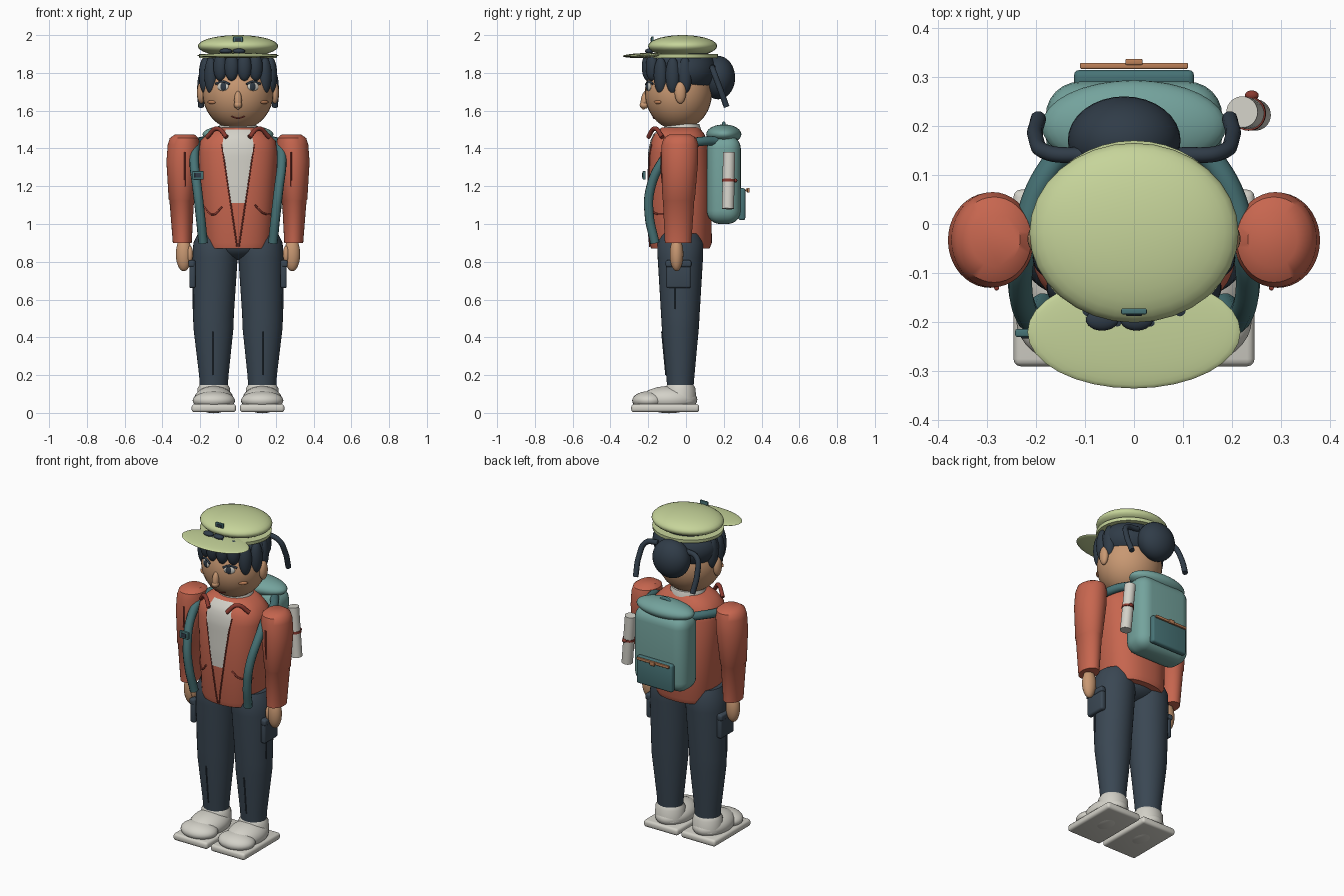
import bpy, bmesh
from math import sin, cos, pi, sqrt, radians, copysign
from mathutils import Vector

if "Cube" in bpy.data.objects:
    bpy.data.objects.remove(bpy.data.objects["Cube"])


def material(name, code):
    def lin(c):
        return c / 12.92 if c < 0.04045 else ((c + 0.055) / 1.055) ** 2.4
    rgb = [lin(int(code[i:i + 2], 16) / 255) for i in (0, 2, 4)] + [1]
    m = bpy.data.materials.new(name)
    m.use_nodes = True
    m.diffuse_color = rgb
    m.node_tree.nodes["Principled BSDF"].inputs["Base Color"].default_value = rgb
    return m


GREEN = material("cap green", "C6D49A")
HAIR = material("hair navy", "303C48")
PANTS = material("trouser navy", "3A4753")
SKIN = material("skin", "C89872")
BLUSH = material("warm tan", "BC8058")
RED = material("jacket red", "C7664F")
DARKRED = material("seam red", "8A3A30")
TEAL = material("pack teal", "74A39D")
DEEPTEAL = material("strap teal", "477376")
WHITE = material("off white", "D3D1C8")


def finish(ob, mat, angle=40):
    ob.data.materials.append(mat)
    bpy.ops.object.select_all(action="DESELECT")
    ob.select_set(True)
    bpy.context.view_layer.objects.active = ob
    if ob.type == "CURVE":
        bpy.ops.object.convert(target="MESH")
    bpy.ops.object.shade_smooth_by_angle(angle=radians(angle))
    return ob


def from_bmesh(name, bm, mat, angle=40):
    bmesh.ops.recalc_face_normals(bm, faces=bm.faces)
    me = bpy.data.meshes.new(name)
    bm.to_mesh(me)
    bm.free()
    ob = bpy.data.objects.new(name, me)
    bpy.context.collection.objects.link(ob)
    return finish(ob, mat, angle)


def ball(name, loc, size, mat, rot=(0, 0, 0)):
    bm = bmesh.new()
    bmesh.ops.create_uvsphere(bm, u_segments=32, v_segments=18, radius=1)
    bmesh.ops.scale(bm, vec=size, verts=bm.verts)
    ob = from_bmesh(name, bm, mat)
    ob.location, ob.rotation_euler = loc, rot
    return ob


def box(name, loc, size, mat, bevel=0.005, segments=3, rot=(0, 0, 0)):
    bm = bmesh.new()
    bmesh.ops.create_cube(bm, size=1)
    bmesh.ops.scale(bm, vec=size, verts=bm.verts)
    bmesh.ops.bevel(bm, geom=bm.edges[:], offset=bevel, segments=segments,
                    profile=0.5, affect="EDGES")
    ob = from_bmesh(name, bm, mat)
    ob.location, ob.rotation_euler = loc, rot
    return ob


def loft(name, sections, mat, n=2.0, side=1, count=40):
    """Skin rings given as (z, centre x, centre y, radius x, radius y)."""
    bm = bmesh.new()
    rings = []
    for z, cx, cy, rx, ry in sections:
        ring = []
        for i in range(count):
            c, s = cos(2 * pi * i / count), sin(2 * pi * i / count)
            ring.append(bm.verts.new((side * cx + rx * copysign(abs(c) ** (2 / n), c),
                                      cy + ry * copysign(abs(s) ** (2 / n), s), z)))
        rings.append(ring)
    for a, b in zip(rings, rings[1:]):
        for i in range(count):
            j = (i + 1) % count
            bm.faces.new((a[i], a[j], b[j], b[i]))
    bm.faces.new(rings[0])
    bm.faces.new(rings[-1])
    return from_bmesh(name, bm, mat)


def tube(name, points, radius, mat):
    cu = bpy.data.curves.new(name, "CURVE")
    cu.dimensions = "3D"
    cu.bevel_depth, cu.bevel_resolution = radius, 3
    cu.use_fill_caps = True
    sp = cu.splines.new("BEZIER")
    sp.bezier_points.add(len(points) - 1)
    for bp, p in zip(sp.bezier_points, points):
        bp.co = p
        bp.handle_left_type = bp.handle_right_type = "AUTO"
    ob = bpy.data.objects.new(name, cu)
    bpy.context.collection.objects.link(ob)
    return finish(ob, mat)


# Jacket body
TORSO = [(0.87, 0, -0.03, 0.175, 0.155), (0.9, 0, -0.028, 0.185, 0.165),
         (1.2, 0, -0.033, 0.2, 0.166), (1.38, 0, -0.036, 0.21, 0.16),
         (1.44, 0, -0.036, 0.2, 0.148), (1.48, 0, -0.035, 0.16, 0.13),
         (1.51, 0, -0.03, 0.11, 0.1)]
loft("jacket_body", TORSO, RED, n=2.4)


def chest(x, z, lift=0.003):
    """Point on the jacket front."""
    for a, b in zip(TORSO, TORSO[1:]):
        if z <= b[0]:
            t = (z - a[0]) / (b[0] - a[0])
            cy, rx, ry = (a[k] + t * (b[k] - a[k]) for k in (2, 3, 4))
            return Vector((x, cy - ry * max(0, 1 - abs(x / rx) ** 2.4) ** (1 / 2.4) - lift, z))


# Shirt front, shaped to the chest
bm = bmesh.new()
rows = []
for i in range(15):
    z = 1.11 + 0.39 * i / 14
    w = 0.04 + 0.045 * (z - 1.11) / 0.31 if z < 1.42 else 0.085 - 0.25 * (z - 1.42)
    rows.append([bm.verts.new(chest(w * (k / 4 - 1), z, 0.005)) for k in range(9)])
for a, b in zip(rows, rows[1:]):
    for k in range(8):
        bm.faces.new((a[k], a[k + 1], b[k + 1], b[k]))
from_bmesh("shirt_front", bm, WHITE)
loft("shirt_collar", [(1.45, 0, -0.02, 0.105, 0.1), (1.5, 0, -0.02, 0.105, 0.1),
                      (1.53, 0, -0.02, 0.095, 0.09)], WHITE)
tube("pocket_seam_right", [chest(x, z) for x, z in ((-0.18, 1.09), (-0.13, 1.05), (-0.085, 1.09))],
     0.005, DARKRED)
tube("pocket_seam_left", [chest(x, z) for x, z in ((0.09, 1.1), (0.13, 1.06), (0.18, 1.05))],
     0.005, DARKRED)

# Head and face
HEAD, HR = Vector((0, -0.04, 1.695)), Vector((0.188, 0.178, 0.198))
ball("head", HEAD, HR, SKIN)


def face(x, z, lift=0.0):
    return Vector((x, HEAD.y - lift - HR.y * sqrt(1 - (x / HR.x) ** 2 - ((z - HEAD.z) / HR.z) ** 2), z))


ball("nose", face(0, 1.655, 0.005), (0.02, 0.02, 0.05), SKIN, (-0.15, 0, 0))
ball("nose_tip", face(0, 1.63, 0.012), (0.022, 0.025, 0.02), SKIN)
tube("mouth", [face(x, z) for x, z in ((-0.035, 1.57), (0, 1.56), (0.035, 1.57))], 0.004, DARKRED)

# Hair mass, bun and fringe
ball("hair_mass", (0, -0.005, 1.81), (0.202, 0.168, 0.135), HAIR)
ball("hair_bun", (-0.02, 0.17, 1.775), (0.115, 0.09, 0.115), HAIR)
for a in (-100, -78, -54, -32, -11, 11, 32, 54, 78, 100):
    t = radians(a)
    low = 0.045 if abs(a) > 50 else 0
    ball("hair_lock", (0.178 * sin(t), -0.035 - 0.17 * cos(t), 1.832 - low),
         (0.038, 0.032, 0.075 + low / 2), HAIR, (0, 0, t))
for x in (-0.065, 0.005):
    ball("hair_tuft", (x, -0.195, 1.915), (0.033, 0.022, 0.014), HAIR)

# Cap
ball("cap_crown", (0, -0.018, 1.942), (0.213, 0.183, 0.058), GREEN)
loft("cap_band", [(1.88, 0, -0.02, 0.205, 0.188), (1.9, 0, -0.02, 0.207, 0.19)], GREEN)
ball("cap_brim", (0, -0.22, 1.892), (0.217, 0.115, 0.013), GREEN, (0.03, 0, 0))
box("cap_badge", (0, -0.178, 1.975), (0.052, 0.012, 0.034), DEEPTEAL, 0.003)
box("cap_badge_inset", (0, -0.185, 1.975), (0.032, 0.004, 0.018), HAIR, 0.001)

# Paired parts
for s, tag in ((1, "left"), (-1, "right")):
    ball("ear_" + tag, (s * 0.195, -0.03, 1.695), (0.022, 0.03, 0.058), SKIN)
    ball("cheek_" + tag, face(s * 0.14, 1.645), (0.027, 0.009, 0.01), BLUSH, (0, 0, s * 0.7))
    ball("eye_" + tag, face(s * 0.08, 1.728), (0.032, 0.008, 0.023), WHITE, (0, 0, s * 0.4))
    ball("iris_" + tag, face(s * 0.078, 1.728, 0.006), (0.017, 0.006, 0.021), HAIR, (0, 0, s * 0.4))
    tube("eyelid_" + tag, [face(s * x, z, 0.004) for x, z in
                           ((0.045, 1.74), (0.08, 1.754), (0.118, 1.742))], 0.006, HAIR)
    tube("hair_tail_" + tag, [(s * 0.09, 0.14, 1.83), (s * 0.175, 0.145, 1.81),
                              (s * 0.2, 0.175, 1.73), (s * 0.195, 0.215, 1.62)], 0.016, HAIR)

    # Jacket collar and opening edge
    tube("collar_" + tag, [(s * 0.06, -0.2, 1.46), (s * 0.11, -0.165, 1.505),
                           (s * 0.165, -0.125, 1.46)], 0.012, DARKRED)
    tube("opening_edge_" + tag, [chest(s * (0.085 - 0.08 * i / 8), 1.42 - 0.54 * i / 8)
                                 for i in range(9)], 0.004, DARKRED)

    # Sleeve and hand
    loft("sleeve_" + tag, [(0.9, 0.295, -0.042, 0.05, 0.07), (1.125, 0.298, -0.039, 0.065, 0.083),
                           (1.13, 0.298, -0.039, 0.069, 0.086), (1.33, 0.293, -0.033, 0.086, 0.097),
                           (1.42, 0.288, -0.032, 0.084, 0.097), (1.455, 0.285, -0.032, 0.076, 0.087),
                           (1.475, 0.282, -0.032, 0.05, 0.055)], RED, side=s)
    tube("sleeve_seam_" + tag, [(s * 0.28, -0.122, 1.2), (s * 0.28, -0.13, 1.29),
                                (s * 0.28, -0.13, 1.38)], 0.005, DARKRED)
    ball("hand_" + tag, (s * 0.287, -0.05, 0.84), (0.042, 0.036, 0.09), SKIN)
    ball("thumb_" + tag, (s * 0.255, -0.065, 0.84), (0.017, 0.02, 0.045), SKIN)

    # Trouser leg and cargo pocket
    loft("trouser_leg_" + tag, [(0.14, 0.128, -0.03, 0.074, 0.07), (0.2, 0.128, -0.03, 0.078, 0.075),
                                (0.45, 0.13, -0.03, 0.106, 0.098), (0.52, 0.13, -0.03, 0.108, 0.102),
                                (0.82, 0.122, -0.03, 0.12, 0.12), (0.9, 0.118, -0.03, 0.118, 0.122),
                                (0.95, 0.112, -0.03, 0.1, 0.105)], PANTS, side=s)
    tube("trouser_seam_" + tag, [(s * 0.13, -0.106, 0.2), (s * 0.13, -0.128, 0.43)], 0.004, HAIR)
    tube("side_seam_" + tag, [(s * 0.236, -0.06, 0.55), (s * 0.238, -0.06, 0.67)], 0.004, HAIR)
    box("cargo_pocket_" + tag, (s * 0.241, -0.04, 0.735), (0.034, 0.13, 0.15), PANTS, 0.012)
    box("cargo_flap_" + tag, (s * 0.246, -0.04, 0.79), (0.034, 0.136, 0.036), PANTS, 0.01)

    # Shoe
    box("shoe_sole_" + tag, (s * 0.128, -0.11, 0.025), (0.235, 0.36, 0.042), WHITE, 0.015)
    ball("shoe_upper_" + tag, (s * 0.128, -0.09, 0.07), (0.105, 0.15, 0.072), WHITE)
    ball("shoe_toe_" + tag, (s * 0.128, -0.195, 0.065), (0.112, 0.09, 0.05), WHITE)
    loft("shoe_ankle_" + tag, [(0.06, 0.128, -0.03, 0.088, 0.085), (0.13, 0.128, -0.03, 0.086, 0.08),
                               (0.148, 0.128, -0.03, 0.075, 0.07)], WHITE, side=s)

    # Shoulder strap
    tube("strap_" + tag, [(s * 0.14, 0.16, 1.44), (s * 0.2, 0.06, 1.435), (s * 0.225, -0.05, 1.41),
                          (s * 0.232, -0.125, 1.33), (s * 0.215, -0.19, 1.18),
                          (s * 0.2, -0.195, 1.05), (s * 0.185, -0.165, 0.9)], 0.025, DEEPTEAL)

# Hips under the jacket hem
ball("trouser_hips", (0, -0.03, 0.89), (0.17, 0.12, 0.08), PANTS)
box("strap_buckle", (-0.212, -0.222, 1.258), (0.06, 0.016, 0.045), DEEPTEAL, 0.004)
box("strap_buckle_inset", (-0.212, -0.231, 1.258), (0.034, 0.004, 0.024), HAIR, 0.001)

# Backpack
box("pack_body", (0, 0.2, 1.235), (0.36, 0.18, 0.47), TEAL, 0.07, 6)
ball("pack_lid", (0, 0.2, 1.475), (0.188, 0.093, 0.052), TEAL)
tube("pack_handle", [(-0.04, 0.2, 1.515), (0, 0.2, 1.532), (0.04, 0.2, 1.515)], 0.01, DEEPTEAL)
box("pack_pocket", (0, 0.296, 1.105), (0.245, 0.036, 0.17), DEEPTEAL, 0.012)
box("pocket_strap", (0, 0.322, 1.18), (0.22, 0.012, 0.016), BLUSH, 0.003)
box("pocket_clasp", (0, 0.33, 1.178), (0.035, 0.012, 0.025), BLUSH, 0.003)

# Bedroll with its tie
top, low = Vector((0.22, 0.228, 1.38)), Vector((0.247, 0.222, 1.08))
lean = (top - low).to_track_quat("Z", "Y").to_euler()


def roll(name, centre, radius, depth, mat):
    bm = bmesh.new()
    bmesh.ops.create_cone(bm, cap_ends=True, segments=32, radius1=radius, radius2=radius, depth=depth)
    ob = from_bmesh(name, bm, mat)
    ob.location, ob.rotation_euler = centre, lean


roll("bedroll", (top + low) / 2, 0.032, 0.3, WHITE)
roll("bedroll_tie", (top + low) / 2, 0.035, 0.014, DARKRED)
ball("bedroll_knot", (0.24, 0.262, 1.23), (0.014, 0.01, 0.01), DARKRED)
